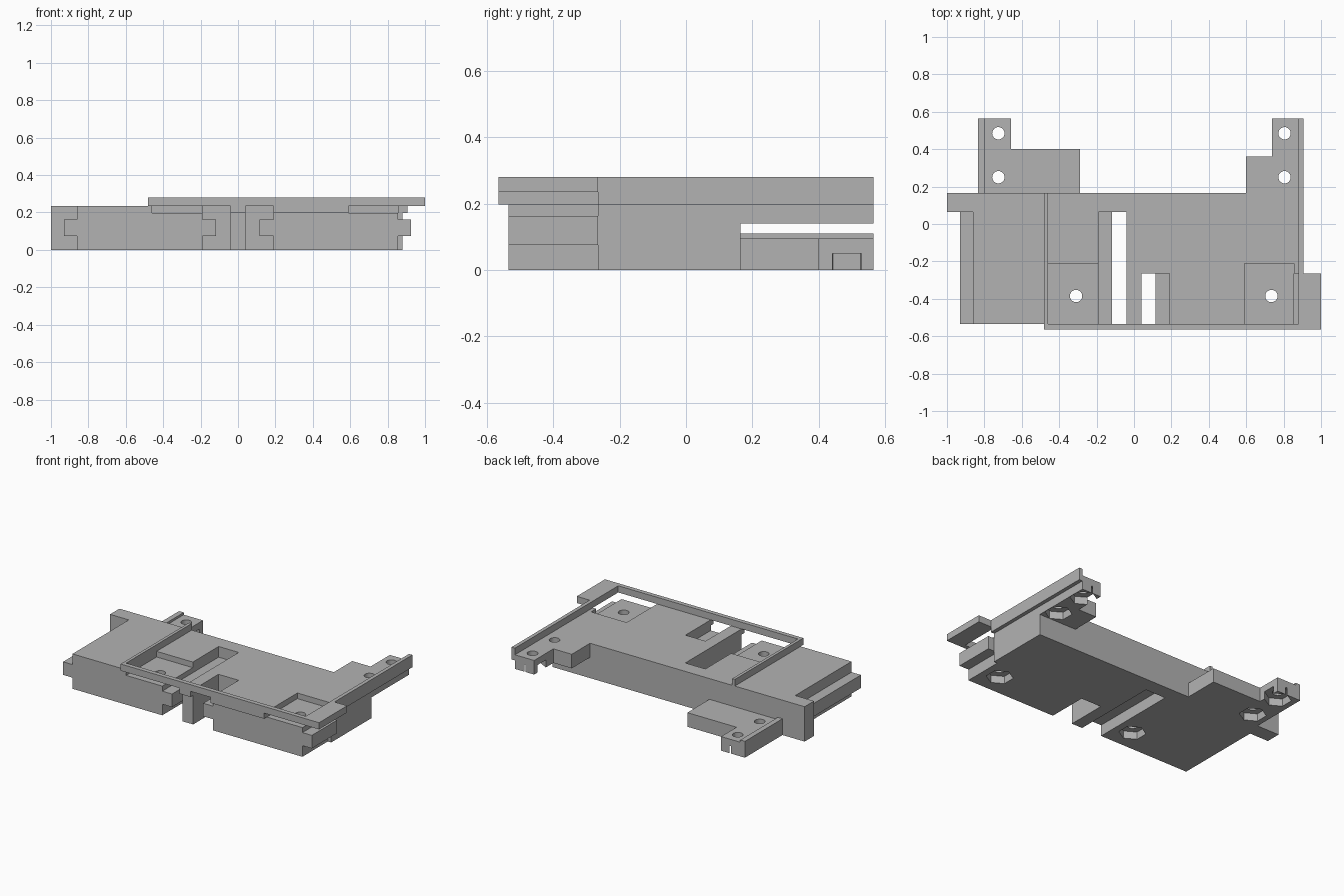
import bpy
import bmesh
import math

cube = bpy.data.objects.get("Cube")
if cube:
    bpy.data.objects.remove(cube, do_unlink=True)

# Single grey plastic
grey = bpy.data.materials.new("plain grey")
grey.use_nodes = True
grey.diffuse_color = (0.45, 0.45, 0.45, 1)
grey.node_tree.nodes["Principled BSDF"].inputs["Base Color"].default_value = grey.diffuse_color


def prism(name, outline, z0, z1):
    """Extrude a flat outline from z0 up to z1."""
    bm = bmesh.new()
    base = bm.faces.new([bm.verts.new((x, y, z0)) for x, y in outline])
    top = bmesh.ops.extrude_face_region(bm, geom=[base])["geom"]
    moved = [v for v in top if isinstance(v, bmesh.types.BMVert)]
    bmesh.ops.translate(bm, verts=moved, vec=(0, 0, z1 - z0))
    bmesh.ops.recalc_face_normals(bm, faces=bm.faces)
    mesh = bpy.data.meshes.new(name)
    bm.to_mesh(mesh)
    bm.free()
    mesh.materials.append(grey)
    obj = bpy.data.objects.new(name, mesh)
    bpy.context.scene.collection.objects.link(obj)
    return obj


def box(name, x0, x1, y0, y1, z0, z1):
    return prism(name, [(x0, y0), (x1, y0), (x1, y1), (x0, y1)], z0, z1)


def ngon(name, x, y, radius, sides, z0, z1):
    turn = [math.pi / 2 + math.tau * i / sides for i in range(sides)]
    return prism(name, [(x + radius * math.cos(a), y + radius * math.sin(a)) for a in turn], z0, z1)


def cut(obj, cutter):
    """Subtract the cutter, then discard it."""
    cutter.hide_render = True
    mod = obj.modifiers.new("cut", "BOOLEAN")
    mod.operation = "DIFFERENCE"
    mod.solver = "EXACT"
    mod.object = cutter
    bpy.context.view_layer.objects.active = obj
    bpy.ops.object.modifier_apply(modifier=mod.name)
    bpy.data.objects.remove(cutter, do_unlink=True)


def screw_hole(obj, x, y, bottom):
    """Round through hole with a hexagonal nut recess underneath."""
    cut(obj, ngon("hole_cutter", x, y, 0.033, 32, -0.1, 0.4))
    cut(obj, ngon("nut_cutter", x, y, 0.083, 6, bottom - 0.02, bottom + 0.05))


FRONT, BACK, TOP, FLOOR, RIM = -0.535, 0.165, 0.235, 0.197, 0.28
SLOT, NOTCH = 0.065, -0.265

# Main plate with side notches and two front slots
plate = prism("main_plate", [
    (-0.86, FRONT), (-0.19, FRONT), (-0.19, SLOT), (-0.04, SLOT), (-0.04, FRONT),
    (0.04, FRONT), (0.04, NOTCH), (0.19, NOTCH), (0.19, FRONT), (0.855, FRONT),
    (0.855, NOTCH), (0.88, NOTCH), (0.88, BACK), (-1, BACK), (-1, SLOT), (-0.86, SLOT)],
    0, TOP)

# Shallow screw pockets, open at the front
for x0, x1, hole_x in ((-0.46, -0.19, -0.31), (0.59, 0.855, 0.735)):
    # Overshoot into the empty side slots for a clean cut
    right = x1 + 0.01
    cut(plate, box("pocket_cutter", x0, right if x1 < 0 else x1, -0.6, -0.21, FLOOR, 0.4))
    screw_hole(plate, hole_x, -0.385, 0)

# Sliding tongues in the notches and slots
for name, x0, x1, y1 in (
        ("right_side_tongue", -0.93, -0.86, SLOT), ("long_slot_tongue", -0.19, -0.117, SLOT),
        ("short_slot_tongue", 0.115, 0.19, NOTCH), ("left_side_tongue", 0.855, 0.925, NOTCH)):
    box(name, x0, x1, FRONT, y1, 0.075, 0.163)

# Low rear tab with an outer lip
low_tab = prism("low_rear_tab", [
    (-0.8, BACK), (-0.29, BACK), (-0.29, 0.4), (-0.657, 0.4), (-0.657, 0.565), (-0.8, 0.565)],
    0, 0.095)
box("low_tab_lip", -0.835, -0.8, BACK, 0.565, 0, 0.11)

# High rear tab
high_tab = prism("high_rear_tab", [
    (0.6, BACK), (0.88, BACK), (0.88, 0.565), (0.737, 0.565), (0.737, 0.36), (0.6, 0.36)],
    0.14, TOP)
for y in (0.485, 0.25):
    screw_hole(low_tab, -0.725, y, 0)
    screw_hole(high_tab, 0.805, y, 0.14)

# Raised rim around the top
box("front_rim", -0.48, 1, -0.565, FRONT, TOP, RIM)
box("right_rim", -0.48, -0.46, FRONT, BACK, TOP, RIM)
box("left_rim", 0.88, 0.905, NOTCH, 0.565, FLOOR, RIM)
box("left_front_ledge", 0.88, 1, FRONT, NOTCH, TOP, RIM)
for name, x0, x1 in (("rim_middle_support", -0.04, 0.04), ("rim_left_support", 0.19, 0.59)):
    box(name, x0, x1, -0.565, FRONT, FLOOR, TOP)
